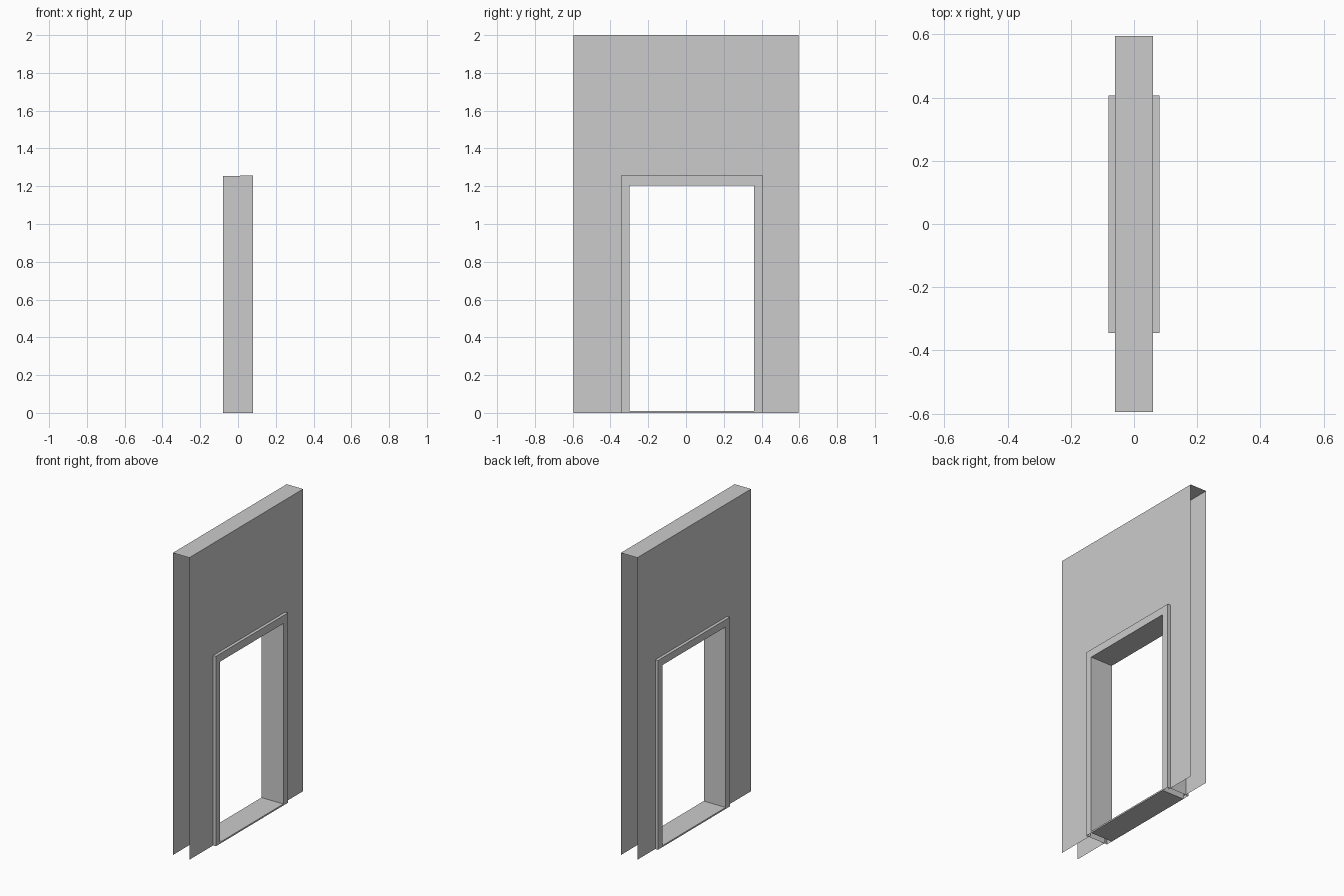
import bpy
import bmesh

default = bpy.data.objects.get("Cube")
if default:
    bpy.data.objects.remove(default)

GREY = (0.6, 0.6, 0.6, 1.0)
mat = bpy.data.materials.new("plain grey")
mat.use_nodes = True
mat.diffuse_color = GREY
mat.node_tree.nodes["Principled BSDF"].inputs["Base Color"].default_value = GREY

# Overall sizes
HALF_LENGTH, HEIGHT, HALF_THICK = 0.595, 2.0, 0.06
FRAME_X, SPLIT_X = 0.08, 0.01
SILL_TOP = 0.01


def finish(name, bm):
    mesh = bpy.data.meshes.new(name)
    bm.to_mesh(mesh)
    bm.free()
    mesh.materials.append(mat)
    obj = bpy.data.objects.new(name, mesh)
    bpy.context.collection.objects.link(obj)
    return obj


def arch(y0, y1, top):
    """Open doorway outline, from foot to foot."""
    return [(y0, 0), (y0, top), (y1, top), (y1, 0)]


def add_path(bm, x, path):
    return [bm.verts.new((x, y, z)) for y, z in path]


def bridge(bm, a, b):
    for i in range(len(a) - 1):
        bm.faces.new((a[i], a[i + 1], b[i + 1], b[i]))


# Wall: two panels with a doorway and a top; ends and underside stay open
bm = bmesh.new()
outer = arch(-HALF_LENGTH, HALF_LENGTH, HEIGHT)
hole = arch(-0.33, 0.39, 1.235)
sides = []
for x in (-HALF_THICK, HALF_THICK):
    rim = add_path(bm, x, outer)
    bridge(bm, rim, add_path(bm, x, hole))
    sides.append(rim)
bridge(bm, sides[0][1:3], sides[1][1:3])
bmesh.ops.recalc_face_normals(bm, faces=bm.faces)
# The wide panels and the top face outward
for f in bm.faces:
    f.normal_update()
    if f.normal.dot(f.calc_center_median()) < 0:
        f.normal_flip()
finish("wall", bm)


# Door frame: two hollow half casings that meet inside the wall
def frame_half(name, face_x, top):
    bm = bmesh.new()
    casing = arch(-0.345, 0.407, top)
    reveal = arch(-0.3, 0.36, 1.205)
    out_face, out_mid = (add_path(bm, x, casing) for x in (face_x, SPLIT_X))
    in_face, in_mid = (add_path(bm, x, reveal) for x in (face_x, SPLIT_X))
    bridge(bm, out_mid, out_face)
    bridge(bm, out_face, in_face)
    bridge(bm, in_face, in_mid)
    bmesh.ops.recalc_face_normals(bm, faces=bm.faces)
    # Make the casing face look away from the wall
    ring = next(f for f in bm.faces if abs(f.normal.x) > 0.9)
    if ring.normal.x * face_x < 0:
        bmesh.ops.reverse_faces(bm, faces=bm.faces)
    finish(name, bm)


frame_half("door_frame_right", -FRAME_X, 1.253)
frame_half("door_frame_left", FRAME_X, 1.257)

# Sill: thin slab across the foot of the doorway
bm = bmesh.new()
bmesh.ops.create_cube(bm, size=1)
bmesh.ops.scale(bm, vec=(2 * FRAME_X, 0.66, SILL_TOP), verts=bm.verts)
bmesh.ops.translate(bm, vec=(0, 0.03, SILL_TOP / 2), verts=bm.verts)
finish("door_sill", bm)
